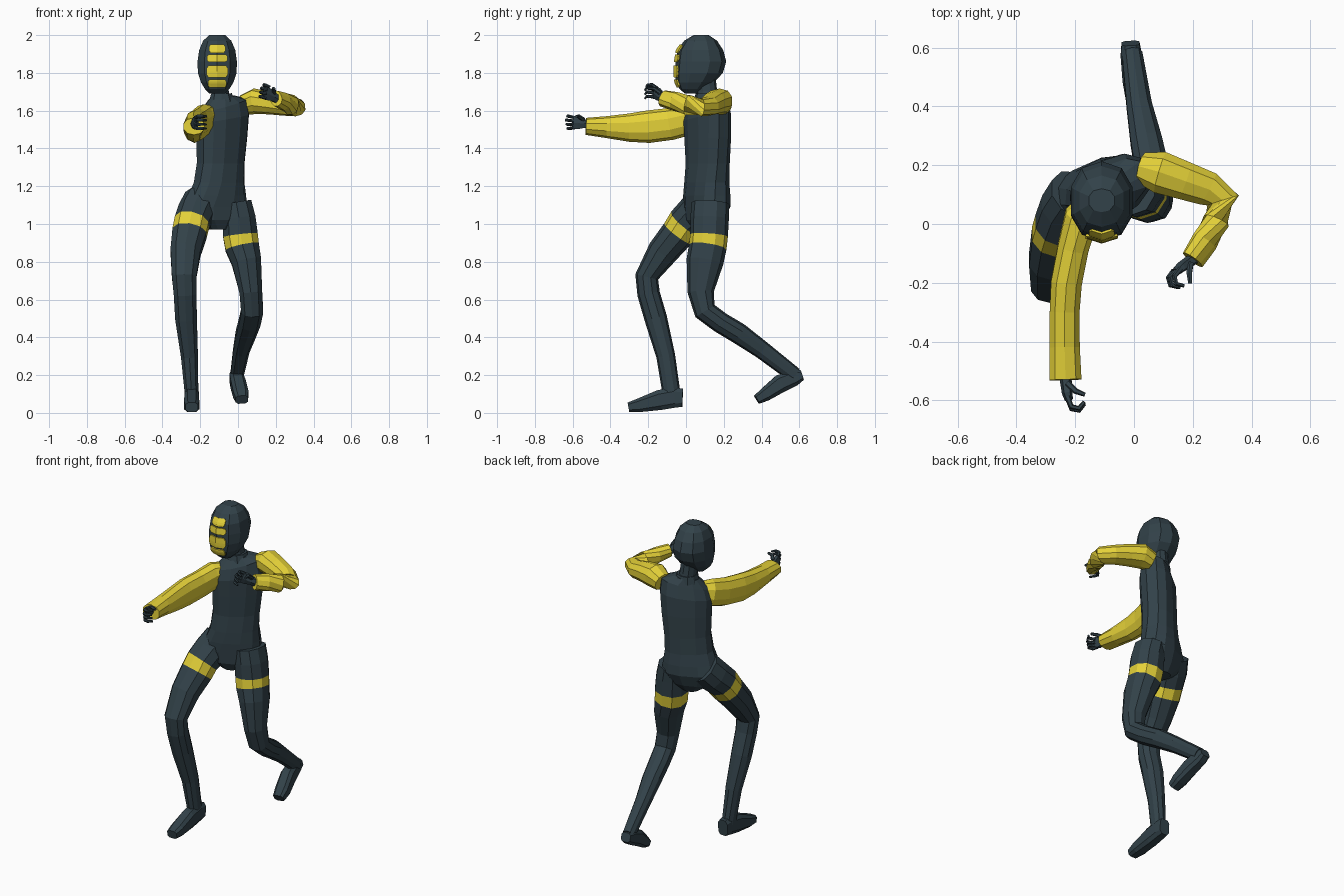
import bpy, bmesh, math
from mathutils import Vector
from mathutils.bvhtree import BVHTree


def material(name, rgb):
    m = bpy.data.materials.new(name)
    m.diffuse_color = (*rgb, 1)
    return m


DARK = material("dark slate", (0.032, 0.054, 0.067))
YELLOW = material("bright yellow", (0.78, 0.64, 0.04))


def finish(name, bm, mats):
    bmesh.ops.recalc_face_normals(bm, faces=bm.faces)
    me = bpy.data.meshes.new(name)
    bm.to_mesh(me)
    for m in mats:
        me.materials.append(m)
    ob = bpy.data.objects.new(name, me)
    bpy.context.collection.objects.link(ob)
    return ob


def loft(bm, rings, n, power, second=()):
    """Skin rings of (centre, u, v); segments listed in second get material 1."""
    def bend(w):
        return math.copysign(abs(w) ** power, w)
    loops = []
    for c, u, v in rings:
        ang = [2 * math.pi * (i + 0.5) / n for i in range(n)]
        loops.append([bm.verts.new(c + u * bend(math.cos(a)) + v * bend(math.sin(a))) for a in ang])
    for k in range(len(loops) - 1):
        for i in range(n):
            j = (i + 1) % n
            f = bm.faces.new((loops[k][i], loops[k][j], loops[k + 1][j], loops[k + 1][i]))
            f.material_index = int(k in second)
    bm.faces.new(loops[0])
    bm.faces.new(loops[-1])


def limb_rings(pts, side):
    """Rings across a path of (x, y, z, half side, half depth)."""
    P = [Vector(p[:3]) for p in pts]
    out = []
    for i, p in enumerate(pts):
        t = Vector()
        if i:
            t += (P[i] - P[i - 1]).normalized()
        if i < len(P) - 1:
            t += (P[i + 1] - P[i]).normalized()
        t.normalize()
        u = Vector(side)
        u = (u - t * u.dot(t)).normalized()
        out.append((P[i], u * p[3], t.cross(u) * p[4]))
    return out


def limb(name, pts, side, mats, n=10, power=0.9, second=()):
    bm = bmesh.new()
    loft(bm, limb_rings(pts, side), n, power, second)
    return finish(name, bm, mats)


def level_rings(pts):
    """Level rings of (x, y, z, half width, half depth, turn, tilt)."""
    out = []
    for x, y, z, a, b, turn, tilt in pts:
        c, s = math.cos(math.radians(turn)), math.sin(math.radians(turn))
        out.append((Vector((x, y, z)), Vector((c, s, tilt)) * a, Vector((-s, c, 0)) * b))
    return out


# Torso, twisted towards the raised left shoulder
bm = bmesh.new()
loft(bm, level_rings([
    (-.11, .10, .97, .05, .06, 20, 0),
    (-.12, .10, 1.02, .13, .09, 22, 0),
    (-.12, .11, 1.09, .175, .105, 24, 0),
    (-.11, .11, 1.15, .16, .105, 28, 0),
    (-.10, .11, 1.22, .142, .10, 32, 0),
    (-.092, .115, 1.32, .137, .095, 35, 0),
    (-.085, .115, 1.45, .147, .098, 36, .05),
    (-.08, .113, 1.56, .153, .098, 36, .15),
    (-.075, .113, 1.63, .14, .08, 36, .25),
    (-.085, .113, 1.67, .07, .06, 36, .15)]), 12, 0.85)
finish("torso", bm, [DARK])

# Neck and collar
limb("neck", [(-.087, .115, 1.63, .055, .06), (-.095, .11, 1.70, .048, .055),
              (-.10, .10, 1.79, .048, .055)], (1, 0, 0), [DARK])
limb("collar", [(-.086, .112, 1.645, .072, .07), (-.088, .112, 1.69, .058, .062)],
     (1, 0, 0), [DARK])

# Hooded head
bm = bmesh.new()
head = [(2.0, .04, .12, .045), (1.97, -.01, .165, .078), (1.92, -.045, .197, .10),
        (1.86, -.055, .213, .109), (1.80, -.058, .195, .107), (1.75, -.053, .15, .09),
        (1.715, -.035, .105, .068), (1.69, -.005, .07, .042)]
loft(bm, level_rings([(-.11, (f + b) / 2, z, w, (b - f) / 2, 0, 0) for z, f, b, w in head]), 10, 0.88)
tree = BVHTree.FromBMesh(bm)
finish("head", bm, [DARK])

# Yellow face plates laid onto the front of the head
for z0, z1, w in ((1.905, 1.948, .042), (1.858, 1.897, .054), (1.775, 1.84, .055), (1.725, 1.765, .048)):
    bm = bmesh.new()
    grid = []
    for r in range(5):
        narrow = 0.8 if r in (0, 4) else 1
        row = []
        for c in range(7):
            x = -.11 + w * narrow * (c - 3) / 3
            z = z0 + (z1 - z0) * r / 4
            hit = tree.ray_cast(Vector((x, -1, z)), Vector((0, 1, 0)))[0]
            row.append(bm.verts.new((x, hit.y - .005, z)))
        grid.append(row)
    for r in range(4):
        for c in range(6):
            bm.faces.new((grid[r][c], grid[r][c + 1], grid[r + 1][c + 1], grid[r + 1][c]))
    plate = finish("face_plate", bm, [YELLOW])
    solid = plate.modifiers.new("thickness", "SOLIDIFY")
    solid.thickness = .008
    solid.offset = 0

# Legs with a yellow band round each thigh
limb("right_leg", [
    (-.19, .10, 1.12, .10, .10), (-.222, .05, 1.06, .10, .10),
    (-.245, -.005, 1.005, .096, .095), (-.257, -.043, .95, .095, .09),
    (-.278, -.125, .85, .083, .082), (-.285, -.208, .72, .068, .062),
    (-.28, -.198, .63, .063, .06), (-.275, -.16, .50, .06, .06),
    (-.257, -.107, .30, .047, .05), (-.245, -.075, .09, .037, .047)],
    (1, 0, 0), [DARK, YELLOW], second=(2,))
limb("left_leg", [
    (-.01, .13, 1.11, .085, .10), (.005, .125, 1.03, .092, .102),
    (.013, .122, .94, .096, .10), (.022, .115, .878, .094, .10),
    (.045, .10, .80, .082, .098), (.068, .078, .64, .063, .07),
    (.075, .10, .54, .061, .06), (.062, .18, .48, .06, .056),
    (.042, .28, .42, .056, .056), (.018, .40, .335, .045, .048),
    (-.006, .575, .20, .036, .042)],
    (1, 0, 0), [DARK, YELLOW], second=(2,))

# Shoes
limb("right_shoe", [(-.243, -.018, .08, .034, .05), (-.244, -.06, .082, .038, .057),
                    (-.245, -.14, .068, .041, .056), (-.245, -.25, .04, .042, .038),
                    (-.245, -.305, .03, .034, .026)], (1, 0, 0), [DARK], 8, 0.6)
limb("left_shoe", [(-.012, .615, .20, .032, .028), (-.01, .575, .187, .037, .045),
                   (0, .50, .155, .041, .05), (.015, .42, .098, .042, .038),
                   (.02, .375, .07, .034, .026)], (1, 0, 0), [DARK], 8, 0.6)

# Sleeves
limb("right_sleeve", [
    (-.14, .07, 1.57, .05, .06), (-.18, .02, 1.555, .06, .082),
    (-.207, -.08, 1.53, .055, .085), (-.23, -.20, 1.515, .055, .086),
    (-.236, -.30, 1.51, .053, .075), (-.236, -.42, 1.513, .054, .058),
    (-.233, -.53, 1.517, .057, .045)], (1, 0, 0), [YELLOW])
limb("left_sleeve", [
    (.03, .19, 1.63, .055, .055), (.09, .175, 1.65, .075, .068),
    (.17, .148, 1.64, .068, .06), (.25, .12, 1.625, .062, .052),
    (.303, .08, 1.618, .058, .048), (.28, .01, 1.63, .055, .046),
    (.24, -.06, 1.65, .051, .042), (.20, -.122, 1.665, .046, .036)],
    (-.4, -.9, 0), [YELLOW])


def hand(name, wrist, forward, spread, curl):
    """Palm, four curled fingers and a thumb."""
    o, f = Vector(wrist), Vector(forward).normalized()
    s = Vector(spread)
    s = (s - f * s.dot(f)).normalized()
    c = Vector(curl)
    c = (c - f * c.dot(f) - s * c.dot(s)).normalized()
    bm = bmesh.new()

    def stick(path, sizes):
        pts = [(*(o + f * p[0] + s * p[1] + c * p[2]), *z) for p, z in zip(path, sizes)]
        loft(bm, limb_rings(pts, s), 6, 0.85)

    stick([(-.03, 0, 0), (.02, 0, 0), (.055, 0, 0), (.08, 0, .004)],
          [(.024, .02), (.026, .02), (.037, .018), (.034, .014)])
    for i in range(4):
        k = (i - 1.5) * .018
        reach = .112 - abs(i - 2) * .006
        stick([(.07, k, 0), (reach, k * 1.2, .01), (reach + .008, k * 1.2, .035), (reach - .012, k * 1.2, .055)],
              [(.009, .01), (.009, .009), (.008, .008), (.006, .006)])
    stick([(.025, .02, .005), (.055, .036, .03), (.07, .034, .06)],
          [(.012, .012), (.010, .010), (.007, .007)])
    finish(name, bm, [DARK])


hand("right_hand", (-.233, -.52, 1.53), (.1, -1, .08), (0, 0, 1), (1, 0, 0))
hand("left_hand", (.20, -.12, 1.665), (-.75, -.5, .4), (.35, .1, .9), (-.3, -1, -.3))
